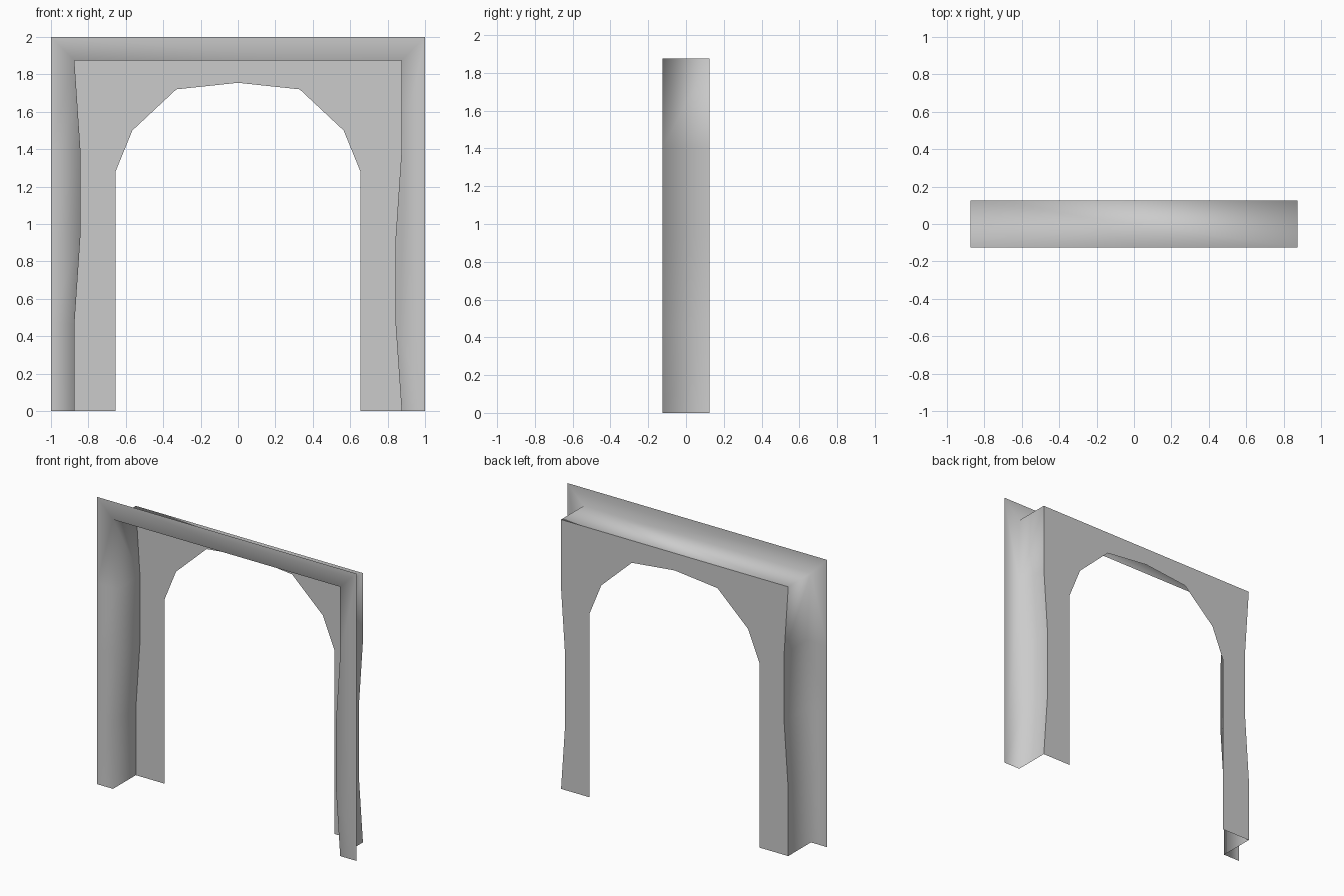
import bpy

cube = bpy.data.objects.get("Cube")
if cube:
    bpy.data.objects.remove(cube)

# One plain grey for the whole doorway
grey = bpy.data.materials.new("plain grey")
grey.use_nodes = True
colour = (0.6, 0.6, 0.6, 1)
grey.diffuse_color = colour
grey.node_tree.nodes["Principled BSDF"].inputs["Base Color"].default_value = colour

FRONT, BACK = -0.125, 0.125
WIDE, NARROW, TOP = 0.875, 0.843, 1.875
LEVELS = [0, 0.46, 0.93, 1.40, TOP]


def make_object(name, verts, faces, smooth):
    mesh = bpy.data.meshes.new(name)
    mesh.from_pydata(verts, [], faces)
    mesh.materials.append(grey)
    for poly in mesh.polygons:
        poly.use_smooth = smooth
    mesh.update()
    obj = bpy.data.objects.new(name, mesh)
    bpy.context.collection.objects.link(obj)
    return obj


# Uneven opening edge: up the +x side, across the top, down the -x side
left_x = [WIDE, NARROW, NARROW, WIDE, WIDE]
right_x = [WIDE, WIDE, NARROW, NARROW, WIDE]
left_path = list(zip(left_x, LEVELS))
right_path = [(-x, z) for x, z in zip(right_x, LEVELS)]
path = left_path + right_path[::-1]
n = len(path)
half = n // 2

# Deep reveal and front flange, smoothly shaded as one sheet
verts = [(x, FRONT, z) for x, z in path] + [(x, BACK, z) for x, z in path]
faces = [(i, i + 1, n + i + 1, n + i) for i in range(n - 1)]
outer = [(1, 0), (1, 2)] + [(-1, z) for z in [2] + LEVELS[-2::-1]]
o = len(verts)
verts += [(x, FRONT, z) for x, z in outer]
faces.append(tuple(range(half - 1, -1, -1)) + (o, o + 1))
faces.append((half - 1, o + 1, o + 2, half))
faces += [(half + i, o + 2 + i, o + 3 + i, half + i + 1) for i in range(half - 1)]
make_object("reveal_and_flange", verts, faces, True)

# Flat back panel with a faceted arch opening
arch_half = [(0.655, 0), (0.655, 1.28), (0.565, 1.50), (0.33, 1.72)]
arch = [(-x, z) for x, z in arch_half] + [(0, 1.755)] + arch_half[::-1]
outline = path + arch
make_object("arch_panel", [(x, BACK, z) for x, z in outline],
            [tuple(reversed(range(len(outline))))], False)
